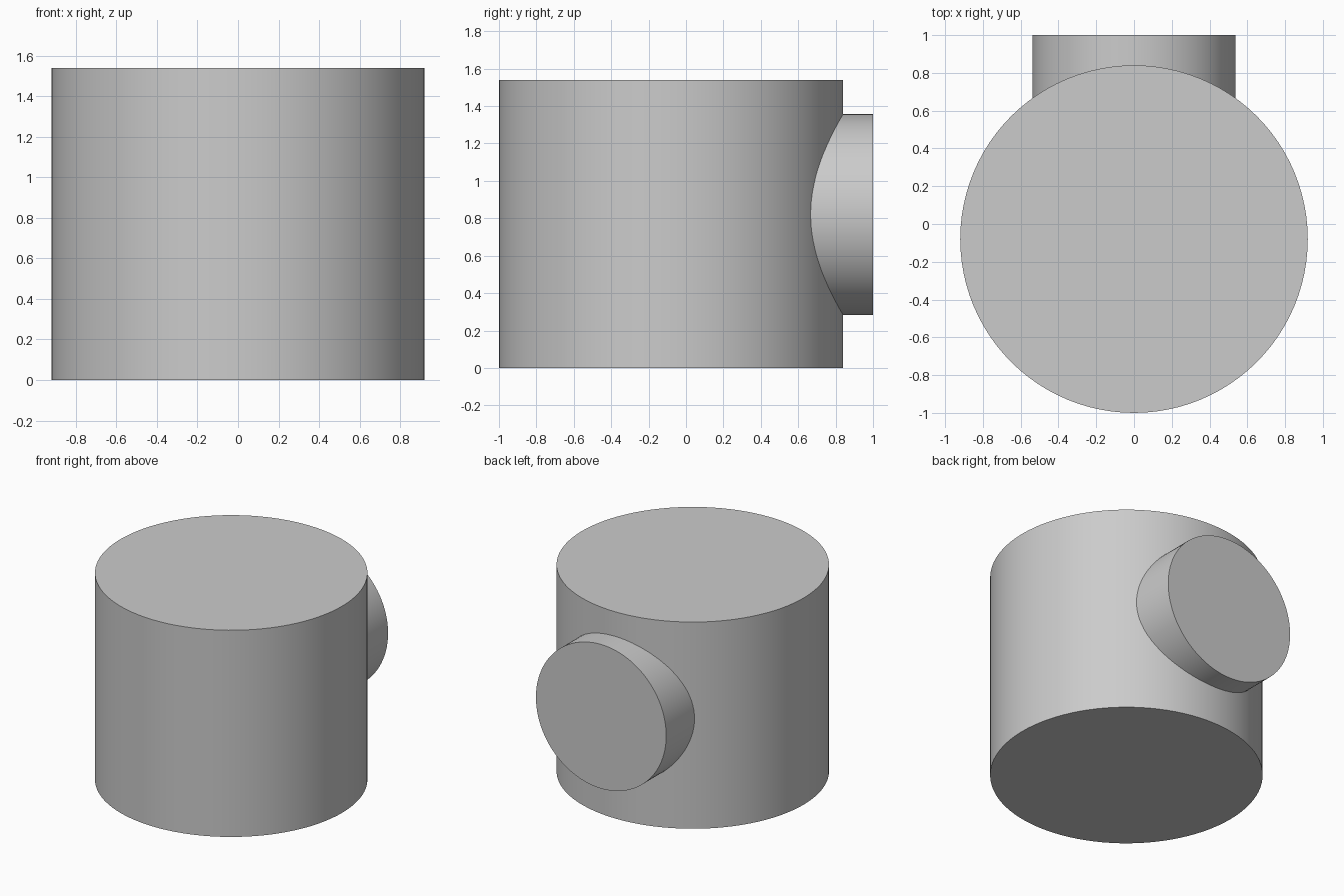
import bpy
import math

cube = bpy.data.objects.get("Cube")
if cube:
    bpy.data.objects.remove(cube, do_unlink=True)

grey = bpy.data.materials.new("plain grey")
grey.use_nodes = True
colour = (0.6, 0.6, 0.6, 1.0)
grey.diffuse_color = colour
grey.node_tree.nodes["Principled BSDF"].inputs["Base Color"].default_value = colour


def cylinder(name, radius, depth, location, rotation=(0, 0, 0)):
    bpy.ops.mesh.primitive_cylinder_add(
        vertices=96, radius=radius, depth=depth, location=location, rotation=rotation)
    obj = bpy.context.object
    obj.name = name
    obj.data.materials.append(grey)
    bpy.ops.object.shade_smooth_by_angle(angle=math.radians(30))
    return obj


# Upright drum, standing on the ground
HEIGHT = 1.54
cylinder("main_drum", 0.92, HEIGHT, (0, -0.08, HEIGHT / 2))

# Short round stub that leaves the back of the drum, rooted inside it
STUB_START, STUB_END = 0.5, 1.0
cylinder("back_stub", 0.537, STUB_END - STUB_START,
         (0, (STUB_START + STUB_END) / 2, 0.82), (math.radians(90), 0, 0))
